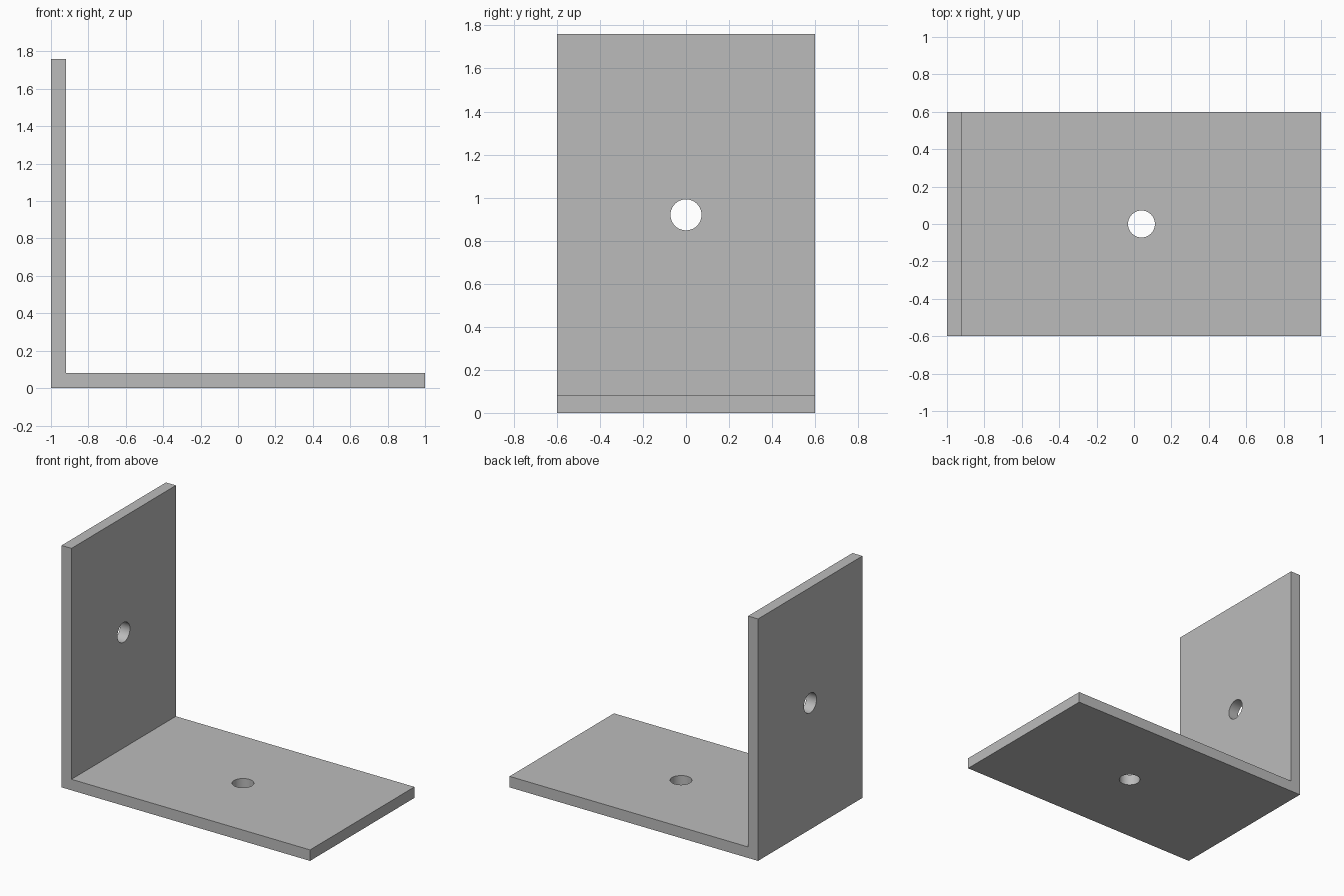
import bpy
import bmesh
import math

cube = bpy.data.objects.get("Cube")
if cube:
    bpy.data.objects.remove(cube, do_unlink=True)

HEIGHT, HALF_DEPTH, THICK = 1.76, 0.6, 0.08
HOLE_RADIUS = 0.072

# Plain grey metal
grey = bpy.data.materials.new("grey metal")
grey.use_nodes = True
color = (0.5, 0.5, 0.5, 1)
grey.diffuse_color = color
grey.node_tree.nodes["Principled BSDF"].inputs["Base Color"].default_value = color

# L-shaped plate, extruded from its front profile
inner = THICK - 1
profile = [(-1, 0), (1, 0), (1, THICK), (inner, THICK), (inner, HEIGHT), (-1, HEIGHT)]
bm = bmesh.new()
face = bm.faces.new([bm.verts.new((x, -HALF_DEPTH, z)) for x, z in profile])
extruded = bmesh.ops.extrude_face_region(bm, geom=[face])
moved = [g for g in extruded["geom"] if isinstance(g, bmesh.types.BMVert)]
bmesh.ops.translate(bm, verts=moved, vec=(0, 2 * HALF_DEPTH, 0))
bmesh.ops.recalc_face_normals(bm, faces=bm.faces)
mesh = bpy.data.meshes.new("angle_bracket")
bm.to_mesh(mesh)
bm.free()
mesh.materials.append(grey)
bracket = bpy.data.objects.new("angle_bracket", mesh)
bpy.context.collection.objects.link(bracket)


def drill(name, location, rotation):
    """Cut a round screw hole through the plate."""
    bpy.ops.mesh.primitive_cylinder_add(
        vertices=64, radius=HOLE_RADIUS, depth=4 * THICK,
        location=location, rotation=rotation)
    cutter = bpy.context.object
    cutter.name = name
    cutter.data.materials.append(grey)
    cutter.hide_render = True
    cutter.display_type = 'WIRE'
    bpy.context.view_layer.objects.active = bracket
    mod = bracket.modifiers.new(name, 'BOOLEAN')
    mod.operation = 'DIFFERENCE'
    mod.solver = 'EXACT'
    mod.object = cutter
    bpy.ops.object.modifier_apply(modifier=mod.name)
    bpy.data.objects.remove(cutter, do_unlink=True)


# One hole centred on the inside of each leg
drill("base_hole", (THICK / 2, 0, THICK / 2), (0, 0, 0))
drill("upright_hole", (-1 + THICK / 2, 0, (HEIGHT + THICK) / 2), (0, math.pi / 2, 0))

# Smooth hole walls, sharp plate edges
bpy.ops.object.select_all(action='DESELECT')
bracket.select_set(True)
bpy.context.view_layer.objects.active = bracket
bpy.ops.object.shade_smooth_by_angle(angle=math.radians(30))
